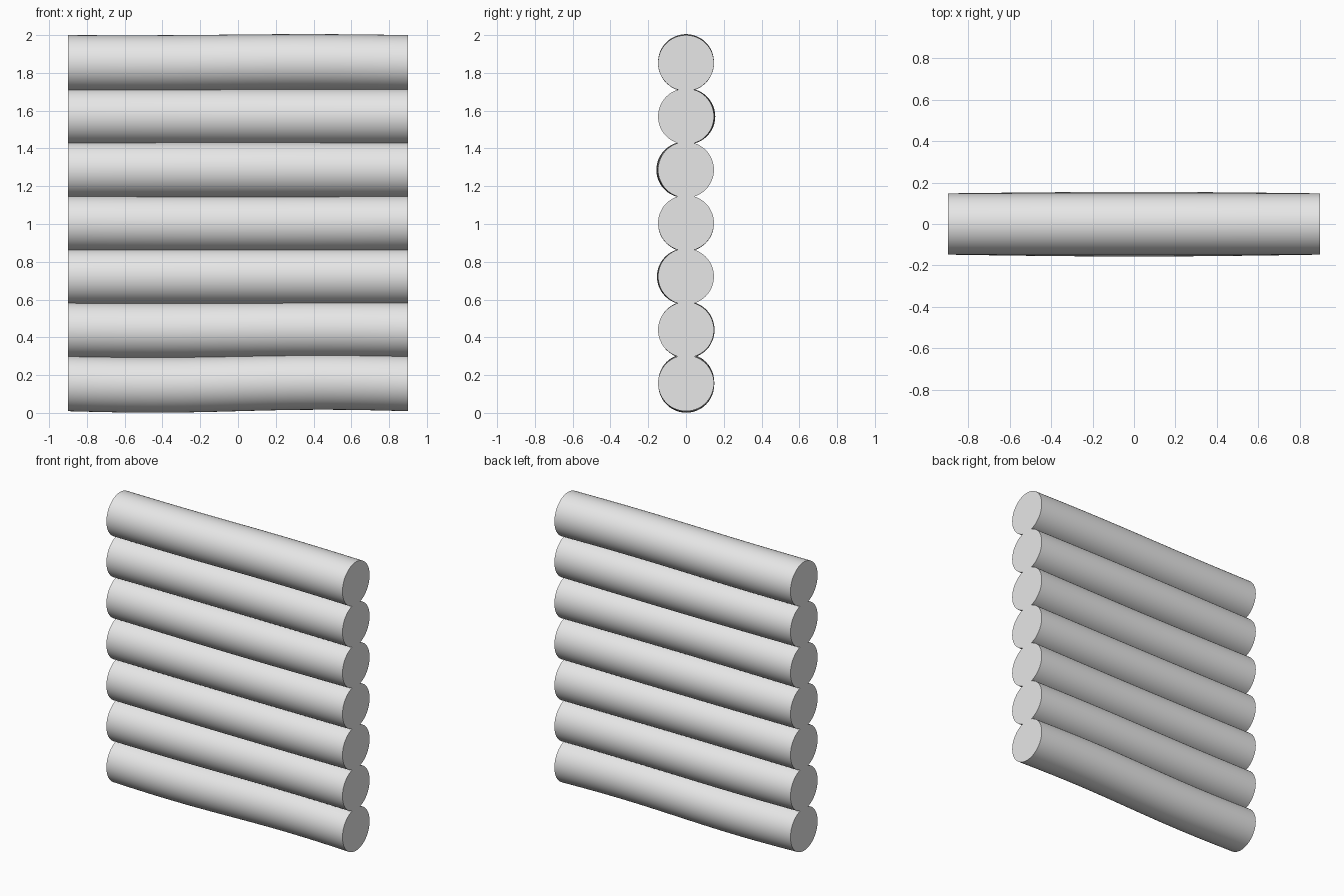
import bpy, bmesh, math

cube = bpy.data.objects.get("Cube")
if cube:
    bpy.data.objects.remove(cube, do_unlink=True)

RADIUS, HALF_LENGTH, SIDES, RINGS = 0.148, 0.9, 48, 13
BOTTOM, PITCH = 0.157, 0.2825

grey = bpy.data.materials.new("plain_grey")
grey.use_nodes = True
colour = (0.8, 0.8, 0.8, 1)
grey.diffuse_color = colour
grey.node_tree.nodes["Principled BSDF"].inputs["Base Color"].default_value = colour


def make_log(name, height, bow_y, bow_z, sway_z):
    """A round log along x, slightly bent between its fixed ends."""
    bm = bmesh.new()
    rings = []
    for i in range(RINGS):
        t = 2 * i / (RINGS - 1) - 1
        bow = math.cos(math.pi * t / 2)
        cy = bow_y * bow
        cz = height + bow_z * bow + sway_z * math.sin(math.pi * t)
        angles = [2 * math.pi * k / SIDES for k in range(SIDES)]
        rings.append([bm.verts.new((HALF_LENGTH * t,
                                    cy + RADIUS * math.cos(a),
                                    cz + RADIUS * math.sin(a))) for a in angles])
    # Smooth bark
    for a, b in zip(rings, rings[1:]):
        for k in range(SIDES):
            n = (k + 1) % SIDES
            bm.faces.new((a[k], a[n], b[n], b[k])).smooth = True
    # Flat sawn ends
    bm.faces.new(rings[0])
    bm.faces.new(rings[-1])
    bmesh.ops.recalc_face_normals(bm, faces=bm.faces)
    for edge in bm.edges:
        if not all(f.smooth for f in edge.link_faces):
            edge.smooth = False
    mesh = bpy.data.meshes.new(name)
    bm.to_mesh(mesh)
    bm.free()
    mesh.materials.append(grey)
    bpy.context.collection.objects.link(bpy.data.objects.new(name, mesh))


# Bends of each log from the bottom up: bow in y, bow in z, sway in z
bends = [(0.002, 0, 0.008), (0.003, 0, 0.003), (-0.006, 0, 0),
         (0, -0.002, 0), (-0.009, 0, 0), (0.007, 0, 0), (0, 0.003, 0.003)]
for i, bend in enumerate(bends):
    make_log(f"wall_log_{i + 1}", BOTTOM + i * PITCH, *bend)
